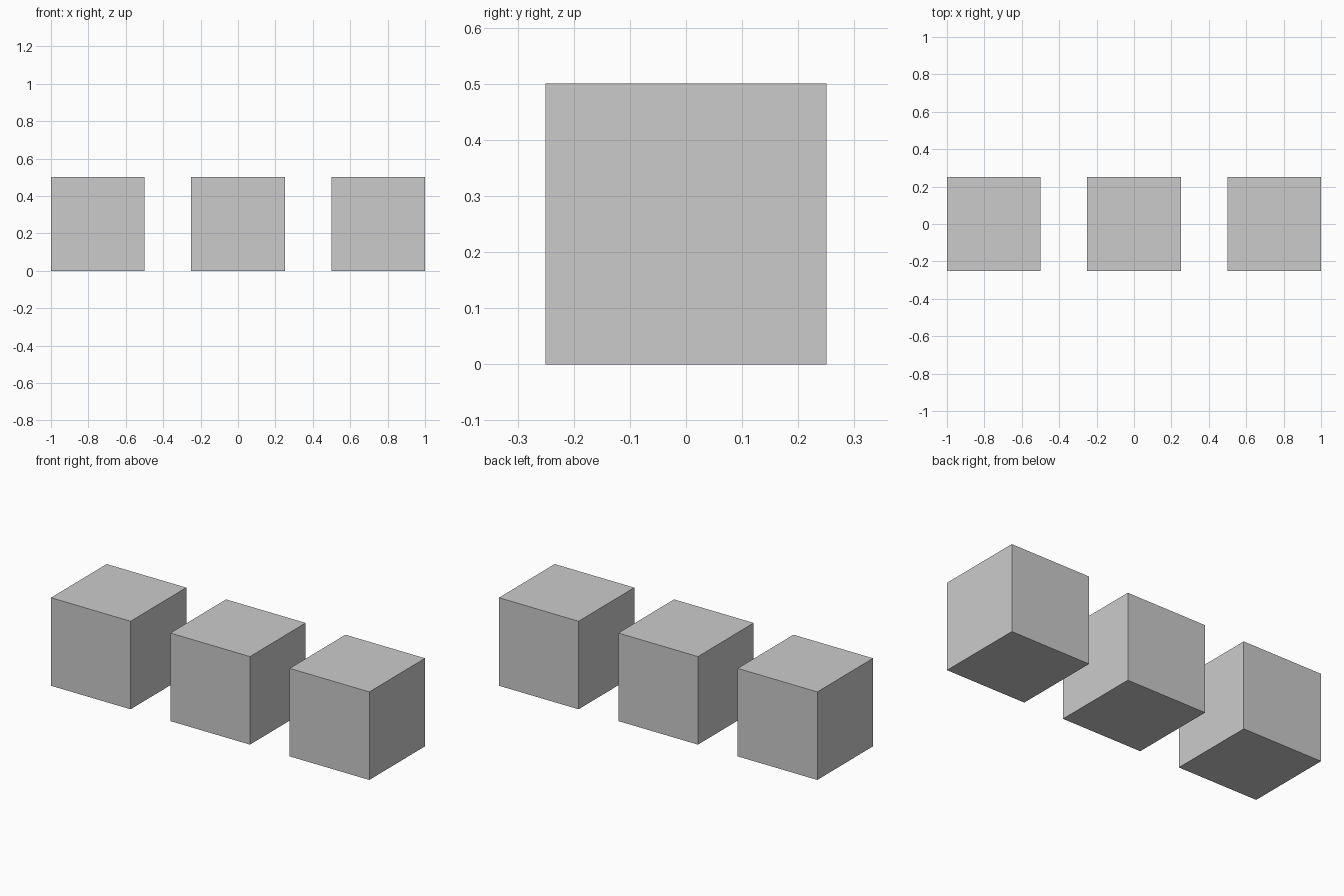
import bpy

if "Cube" in bpy.data.objects:
    bpy.data.objects.remove(bpy.data.objects["Cube"])

SIZE = 0.5
SPACING = 0.75

# Row of three equal cubes resting on the floor
for name, i in (("left_cube", -1), ("middle_cube", 0), ("right_cube", 1)):
    bpy.ops.mesh.primitive_cube_add(size=SIZE, location=(i * SPACING, 0, SIZE / 2))
    bpy.context.object.name = name
